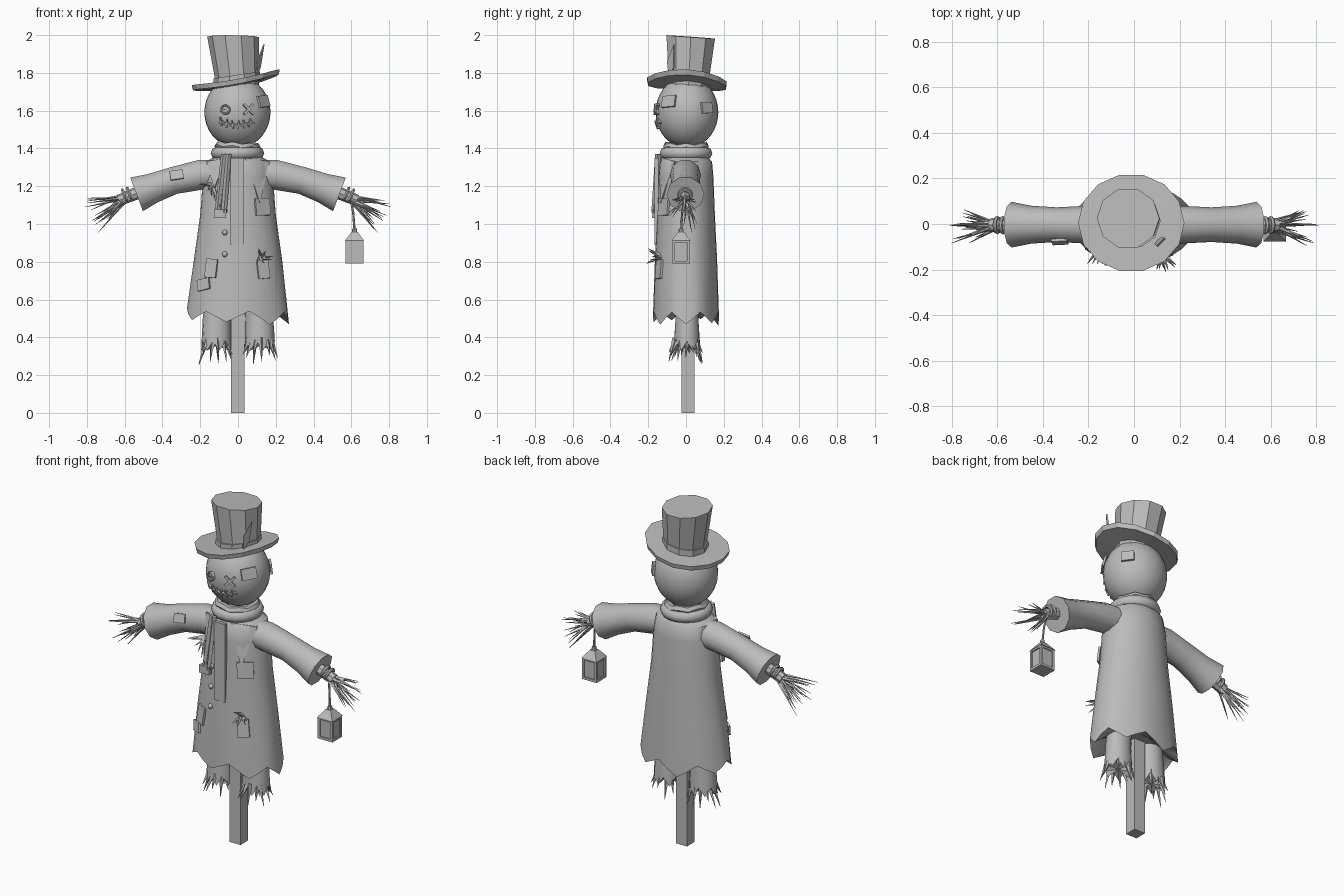
import bpy, bmesh, math, random
from mathutils import Vector, Matrix

if "Cube" in bpy.data.objects:
    bpy.data.objects.remove(bpy.data.objects["Cube"])

random.seed(4)
grey = bpy.data.materials.new("plain grey")
grey.diffuse_color = (0.5, 0.5, 0.5, 1)
grey.use_nodes = True
grey.node_tree.nodes["Principled BSDF"].inputs["Base Color"].default_value = grey.diffuse_color


def finish(name, bm, smooth=None):
    bmesh.ops.recalc_face_normals(bm, faces=bm.faces)
    me = bpy.data.meshes.new(name)
    bm.to_mesh(me)
    bm.free()
    me.materials.append(grey)
    ob = bpy.data.objects.new(name, me)
    bpy.context.collection.objects.link(ob)
    if smooth:
        bpy.ops.object.select_all(action='DESELECT')
        ob.select_set(True)
        bpy.context.view_layer.objects.active = ob
        bpy.ops.object.shade_smooth_by_angle(angle=math.radians(smooth))
    return ob


def loft(name, rings, smooth=None):
    """Skin a list of equal rings of points; close both ends."""
    bm = bmesh.new()
    vs = [[bm.verts.new(p) for p in r] for r in rings]
    n = len(vs[0])
    for a, b in zip(vs, vs[1:]):
        for i in range(n):
            bm.faces.new((a[i], a[(i + 1) % n], b[(i + 1) % n], b[i]))
    for r in (vs[0], vs[-1]):
        c = bm.verts.new(sum((v.co for v in r), Vector()) / n)
        for i in range(n):
            bm.faces.new((r[i], r[(i + 1) % n], c))
    return finish(name, bm, smooth)


def ring(c, a, b, n, jag=lambda i: 0):
    return [(c[0] + a * math.cos(2 * math.pi * i / n), c[1] + b * math.sin(2 * math.pi * i / n),
             c[2] + jag(i)) for i in range(n)]


def tube(name, pts, radii, n, smooth=None):
    pts = [Vector(p) for p in pts]
    rings = []
    for i, p in enumerate(pts):
        d = pts[min(i + 1, len(pts) - 1)] - pts[max(i - 1, 0)]
        q = d.to_track_quat('Z', 'Y')
        rings.append([p + q @ Vector(v) for v in ring((0, 0, 0), radii[i], radii[i], n)])
    return loft(name, rings, smooth)


def box(name, c, size, rot=Matrix()):
    bm = bmesh.new()
    bmesh.ops.create_cube(bm, size=1, matrix=Matrix.Translation(c) @ rot @ Matrix.Diagonal((*size, 1)))
    return finish(name, bm)


def facing(n, roll=0):
    """Rotation whose local z is n, local y stays upward."""
    n = Vector(n).normalized()
    x = Vector((0, 0, 1)).cross(n).normalized()
    m = Matrix((x, n.cross(x), n)).transposed().to_4x4()
    return m @ Matrix.Rotation(roll, 4, 'Z')


def straws(name, base, tips, r=0.009, jitter=0.015):
    bm = bmesh.new()
    for t in tips:
        b = Vector(base(t) if callable(base) else base) + Vector([random.uniform(-jitter, jitter) for _ in range(3)])
        d = Vector(t) - b
        m = Matrix.Translation(b + d / 2) @ d.to_track_quat('Z', 'Y').to_matrix().to_4x4()
        bmesh.ops.create_cone(bm, segments=4, cap_ends=True, radius1=r, radius2=0.001, depth=d.length, matrix=m)
    return finish(name, bm)


def torus(name, c, R, r, rot=Matrix(), n=16, k=6, wob=0):
    bm = bmesh.new()
    m = Matrix.Translation(c) @ rot
    vs = []
    for i in range(n):
        a = 2 * math.pi * i / n
        w = wob * (-1) ** i
        vs.append([bm.verts.new(m @ Vector(((R + r * math.cos(t)) * math.cos(a), (R + r * math.cos(t)) * math.sin(a),
                   r * math.sin(t) + w))) for t in [2 * math.pi * j / k for j in range(k)]])
    for i in range(n):
        for j in range(k):
            bm.faces.new((vs[i][j], vs[(i + 1) % n][j], vs[(i + 1) % n][(j + 1) % k], vs[i][(j + 1) % k]))
    return finish(name, bm, 50)


# post
box("post", (-0.002, 0.01, 0.68), (0.072, 0.07, 1.36))

# coat body with ragged hem
PROF = [(0.53, 0.27, 0.175), (0.8, 0.235, 0.165), (1.05, 0.2, 0.153), (1.25, 0.185, 0.145),
        (1.33, 0.168, 0.138), (1.37, 0.1, 0.1)]
hem = [random.uniform(0, 0.03) if i % 2 else random.uniform(-0.07, -0.03) for i in range(14)]
loft("coat", [ring((0, 0, 0.56), 0.16, 0.1, 28)] +
     [ring((0, 0, z), a, b, 28, (lambda i: (hem[i // 2] + hem[((i + 1) // 2) % 14]) / 2) if k == 0 else lambda i: 0)
      for k, (z, a, b) in enumerate(PROF)], 45)


def on_coat(x, z, lift=0.0):
    for (z0, a0, b0), (z1, a1, b1) in zip(PROF, PROF[1:]):
        if z <= z1:
            break
    t = (z - z0) / (z1 - z0)
    a, b = a0 + (a1 - a0) * t, b0 + (b1 - b0) * t
    y = -b * math.sqrt(max(0.02, 1 - (x / a) ** 2))
    n = Vector((x / a ** 2, y / b ** 2, 0.6)).normalized()
    return Vector((x, y, z)) + n * lift, n


for i, (x, z, w, h, roll) in enumerate([(0.128, 1.09, 0.09, 0.09, 0.03), (-0.14, 0.765, 0.065, 0.1, -0.08),
                                        (-0.18, 0.68, 0.075, 0.06, 0.2), (0.132, 0.76, 0.065, 0.1, 0.08)]):
    p, n = on_coat(x, z, 0.004)
    box(f"coat_patch_{i}", p, (w, h, 0.012), facing(n, roll))
for z in (0.84, 0.955, 1.07):
    p, n = on_coat(-0.07, z)
    bm = bmesh.new()
    bmesh.ops.create_uvsphere(bm, u_segments=10, v_segments=6, radius=0.015, matrix=Matrix.Translation(p))
    finish("coat_button", bm, 50)

# lapels and front placket
for name, tri in (("lapel_right", [(0.035, 1.35), (0.155, 1.33), (0.11, 1.11)]),
                  ("lapel_left", [(-0.05, 1.35), (-0.155, 1.33), (-0.12, 1.19)])):
    loft(name, [[on_coat(x, z, l)[0] for x, z in tri] for l in (0.002, 0.014)])
box("placket", (-0.005, -0.156, 1.12), (0.07, 0.02, 0.46))

# scarf rings and hanging tails
torus("scarf_lower", (-0.003, 0, 1.375), 0.108, 0.034, n=18, k=8)
torus("scarf_upper", (-0.003, 0, 1.41), 0.1, 0.022, Matrix.Rotation(0.06, 4, 'Y'), n=14, wob=0.005)
for x0, x1, y, z1 in ((-0.05, -0.075, -0.168, 1.06), (-0.075, -0.11, -0.16, 1.05)):
    a, b = Vector((x0, y + 0.02, 1.37)), Vector((x1, y, z1))
    d = b - a
    box("scarf_tail", (a + b) / 2, (0.024, 0.02, d.length), d.to_track_quat('Z', 'Y').to_matrix().to_4x4())
box("scarf_end", (-0.095, -0.168, 1.055), (0.065, 0.026, 0.045), Matrix.Rotation(0.05, 4, 'Y'))

# sleeves, wrist wraps and straw hands
for side, s in (("left", -1), ("right", 1)):
    tube(f"sleeve_{side}", [(s * x, -0.003, z) for x, z in ((0.08, 1.265), (0.2, 1.26), (0.34, 1.23), (0.45, 1.19),
         (0.537, 1.157))], [0.08, 0.083, 0.076, 0.083, 0.1], 10, 40)
    tilt = Vector((s * 0.93, 0, -0.36)).to_track_quat('Z', 'Y').to_matrix().to_4x4()
    tube(f"wrist_{side}", [(s * 0.52, -0.005, 1.17), (s * 0.63, -0.005, 1.125)], [0.034, 0.03], 8, 40)
    for x in (0.575, 0.6):
        torus(f"wrist_wrap_{side}", (s * x, -0.005, 1.165 - (x - 0.56) * 0.39), 0.032, 0.009, tilt, 12)
    tips = []
    for i in range(18):
        a, L, t = random.uniform(-0.95, 0.08), random.uniform(0.14, 0.21), random.uniform(-0.1, 0.08)
        tips.append((s * (0.6 + L * math.cos(a)), t, 1.135 + L * math.sin(a)))
    tips += [(s * 0.81, -0.005, 1.09), (s * 0.74, 0.03, 0.955)]
    straws(f"straw_hand_{side}", (s * 0.59, -0.005, 1.14), tips)

    # trouser legs with ragged cuffs and straw
    c = s * 0.115
    loft(f"trouser_{side}", [ring((c, 0.005, 0.355), 0.08, 0.07, 14, lambda i: 0.025 * (-1) ** i),
                             ring((c * 0.98, 0.005, 0.5), 0.074, 0.062, 14), ring((c * 0.9, 0.005, 0.62), 0.07, 0.06, 14)], 40)
    tips = [(c + 0.095 * math.cos(k), 0.09 * math.sin(k) - 0.002, random.uniform(0.25, 0.32))
            for k in [2 * math.pi * i / 13 for i in range(13)]]
    straws(f"straw_foot_{side}", lambda t: (c + (t[0] - c) * 0.6, t[1] * 0.6, 0.39), tips, 0.014, 0.008)

box("sleeve_patch", (-0.325, -0.078, 1.26), (0.07, 0.05, 0.012), facing((0, -1, 0.35), 0.15))

# straw poking out of the coat
straws("straw_chest", (-0.14, -0.1, 1.205), [(-0.205 + 0.022 * i, -0.175, 1.225 - 0.014 * abs(i - 1) - 0.016 * i)
                                           for i in range(6)], 0.012, 0.008)
straws("straw_tear", (0.12, -0.13, 0.82), [(0.11, -0.2, 0.87), (0.15, -0.2, 0.86), (0.185, -0.18, 0.83),
       (0.18, -0.19, 0.81), (0.14, -0.21, 0.79), (0.1, -0.2, 0.8)], 0.012, 0.008)

# head
HC, HR = Vector((-0.003, 0.005, 1.592)), Vector((0.175, 0.166, 0.19))
bm = bmesh.new()
bmesh.ops.create_uvsphere(bm, u_segments=28, v_segments=18, radius=1,
                          matrix=Matrix.Translation(HC) @ Matrix.Diagonal((*HR, 1)))
finish("head", bm, 60)


def on_head(x, z, lift=0.0, back=False):
    u, w = (x - HC.x) / HR.x, (z - HC.z) / HR.z
    v = math.sqrt(max(0, 1 - u * u - w * w)) * (1 if back else -1)
    n = Vector((u / HR.x, v / HR.y, w / HR.z)).normalized()
    return Vector((x, HC.y + v * HR.y, z)) + n * lift, n


def head_plate(name, x, z, w, h, roll=0, lift=0.004, back=False, t=0.012):
    p, n = on_head(x, z, lift, back)
    box(name, p, (w, h, t), facing(n, roll))


head_plate("face_patch", 0.132, 1.648, 0.085, 0.062, 0.08)
head_plate("back_head_patch", 0.133, 1.615, 0.07, 0.058, 0.05, back=True)
for r in (0.785, -0.785):
    head_plate("cross_eye", 0.055, 1.607, 0.075, 0.013, r, 0.005)
p, n = on_head(-0.065, 1.605, 0.004)
tube("button_eye", [p - n * 0.01, p + n * 0.006], [0.026, 0.026], 14)
torus("button_eye_rim", p + n * 0.006, 0.022, 0.005, facing(n), 14)
for o in (-0.006, 0.006):
    head_plate("button_thread", -0.065 + o, 1.605, 0.005, 0.005, 0, 0.012)

# stitched mouth
for i in range(12):
    x = -0.088 + 0.0148 * i
    z = 1.518 + 2.6 * (x + 0.005) ** 2
    head_plate("mouth_seam", x, z + 0.006, 0.024, 0.009, 0.5 * (-1) ** i)
    if i % 2 == 0:
        head_plate("mouth_stitch", x, z + 0.008, 0.008, 0.045, 0.15 * (-1) ** (i // 2), 0.005)

# hat: crown, curled brim, band and feather
loft("hat_crown", [ring((-0.003, 0.012, 1.70), 0.115, 0.112, 10), ring((-0.006, 0.016, 1.78), 0.118, 0.114, 10)] +
     [[(x, y, 1.99 - 0.07 * (y - 0.025) - 0.01 * x) for x, y, z in ring((-0.026, 0.025, 0), 0.137, 0.135, 10)]])


def brim_ring(r, dz):
    return [(x, y, 1.745 + 0.19 * x + 0.4 * x * x - 0.05 * y + dz)
            for x, y, z in ring((-0.012, 0.005, 0), r * 1.08, r, 14)]


loft("hat_brim", [brim_ring(0.1, -0.014), brim_ring(0.21, -0.014), brim_ring(0.216, 0.012), brim_ring(0.1, 0.014)])
loft("hat_band", [[(x, y, z + 0.15 * x) for x, y, z in ring((-0.006, 0.014, zz), 0.123, 0.121, 10)]
                  for zz in (1.755, 1.79)])
loft("feather", [[Vector(p) + o for p in ((0.09, -0.085, 1.77), (0.115, -0.06, 1.83), (0.134, -0.06, 1.95),
                                        (0.098, -0.095, 1.86))] for o in (Vector(), Vector((0.006, -0.006, 0)))])

# lantern hanging from the right hand
lx, ly = 0.617, -0.026
tube("lantern_rope", [(0.597, -0.01, 1.13), (0.61, -0.02, 1.06), (lx, ly, 0.96)], [0.006] * 3, 6)
box("lantern_body", (lx, ly, 0.85), (0.08, 0.08, 0.115))
box("lantern_base", (lx, ly, 0.797), (0.096, 0.092, 0.014))
box("lantern_top", (lx, ly, 0.909), (0.096, 0.092, 0.012))
for sx in (-1, 1):
    for sy in (-1, 1):
        box("lantern_corner", (lx + sx * 0.041, ly + sy * 0.039, 0.853), (0.014, 0.014, 0.11))
sq = lambda h, z: [(lx - h, ly - h, z), (lx + h, ly - h, z), (lx + h, ly + h, z), (lx - h, ly + h, z)]
loft("lantern_roof", [sq(0.05, 0.913), sq(0.016, 0.958)])
tube("lantern_knob", [(lx, ly, 0.95), (lx, ly, 0.976)], [0.015, 0.012], 8)
